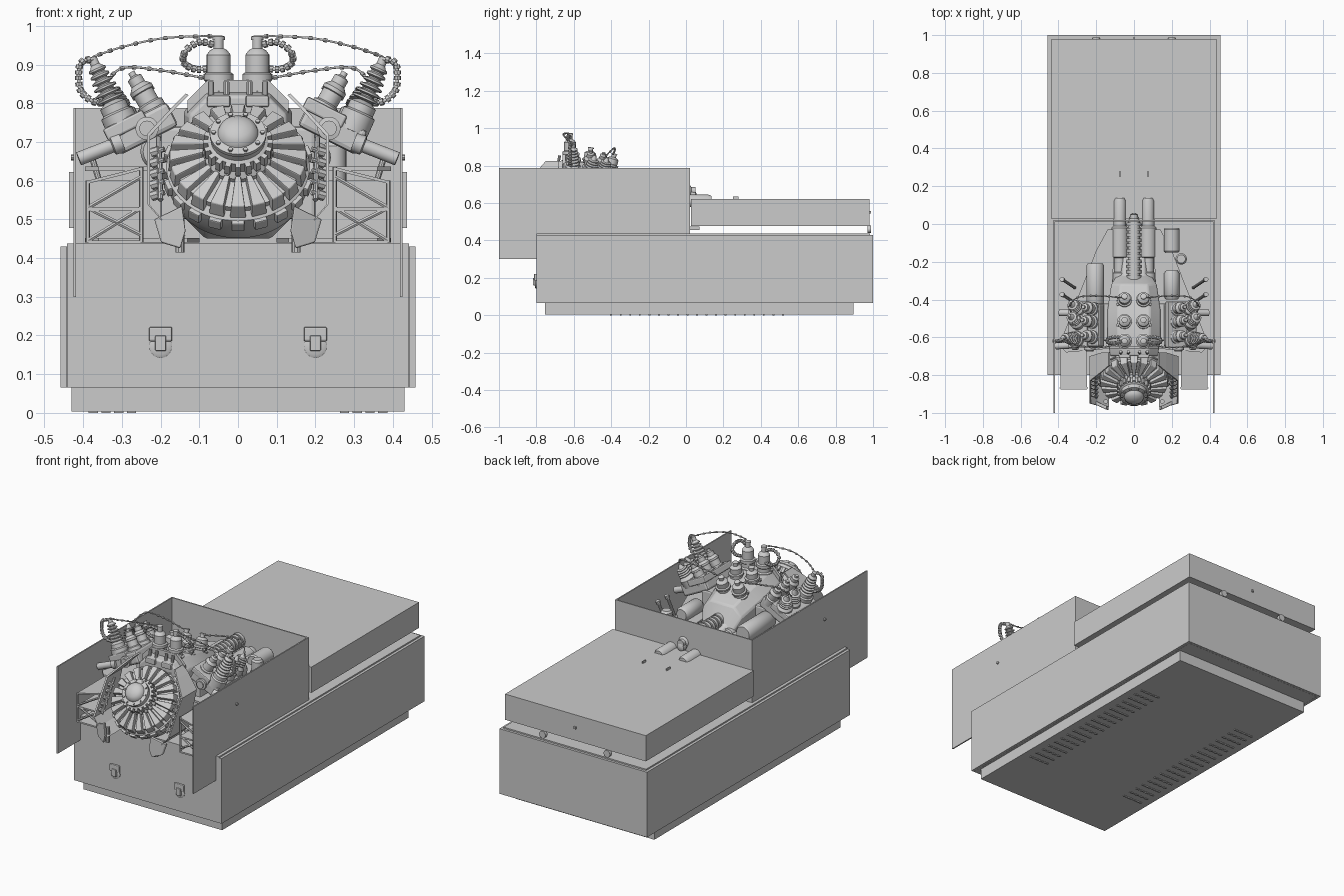
import bpy, bmesh, math
from mathutils import Vector, Matrix

def finish(name, bm, smooth=False, bevel=0):
    bmesh.ops.remove_doubles(bm, verts=bm.verts, dist=1e-5)
    bmesh.ops.recalc_face_normals(bm, faces=bm.faces)
    me = bpy.data.meshes.new(name)
    bm.to_mesh(me)
    bm.free()
    ob = bpy.data.objects.new(name, me)
    bpy.context.collection.objects.link(ob)
    if bevel:
        m = ob.modifiers.new("bevel", 'BEVEL')
        m.width, m.segments = bevel, 2
    if smooth:
        bpy.context.view_layer.objects.active = ob
        ob.select_set(True)
        bpy.ops.object.shade_smooth_by_angle(angle=math.radians(35))
        ob.select_set(False)
    return ob

def frame(p, axis):
    return Matrix.Translation(p) @ Vector(axis).to_track_quat('Z', 'Y').to_matrix().to_4x4()

def box(name, lo, hi, bevel=0, mat=None):
    bm = bmesh.new()
    lo, hi = Vector(lo), Vector(hi)
    bmesh.ops.create_cube(bm, size=1, matrix=Matrix.Translation((lo + hi) / 2) @ Matrix.Diagonal((*(hi - lo), 1)))
    if mat:
        bm.transform(mat)
    return finish(name, bm, False, bevel)

def loft(name, rings, smooth=False, caps=True, bevel=0):
    bm = bmesh.new()
    vs = [[bm.verts.new(c) for c in r] for r in rings]
    n = len(vs[0])
    for a, b in zip(vs, vs[1:]):
        for i in range(n):
            bm.faces.new((a[i], a[(i + 1) % n], b[(i + 1) % n], b[i]))
    if caps:
        bm.faces.new(vs[0])
        bm.faces.new(vs[-1])
    return finish(name, bm, smooth, bevel)

def lathe(name, p, axis, prof, n=24):
    M = frame(p, axis)
    ring = lambda r, h: [M @ Vector((r * math.cos(2 * math.pi * i / n), r * math.sin(2 * math.pi * i / n), h)) for i in range(n)]
    return loft(name, [ring(max(r, 0.0005), h) for r, h in prof], True)

def rod(name, a, b, r, n=16):
    d = Vector(b) - Vector(a)
    return lathe(name, a, d, [(r, 0), (r, d.length)], n)

def plate(name, pts, z0, z1):
    return loft(name, [[(x, y, z0) for x, y in pts], [(x, y, z1) for x, y in pts]])

def wire(name, pts, r=0.0035, bead=0.022):
    P = [Vector(p) for p in pts]
    P = [2 * P[0] - P[1]] + P + [2 * P[-1] - P[-2]]
    S = []
    for i in range(1, len(P) - 2):
        a, b, c, d = P[i - 1:i + 3]
        for k in range(8):
            t = k / 8
            S.append(.5 * (2 * b + (c - a) * t + (2 * a - 5 * b + 4 * c - d) * t * t + (3 * b - a - 3 * c + d) * t ** 3))
    S.append(P[-2])
    cu = bpy.data.curves.new(name, 'CURVE')
    cu.dimensions, cu.bevel_depth, cu.bevel_resolution = '3D', r, 1
    sp = cu.splines.new('POLY')
    sp.points.add(len(S) - 1)
    for q, v in zip(sp.points, S):
        q.co = (*v, 1)
    bpy.context.collection.objects.link(bpy.data.objects.new(name, cu))
    run = 0
    for a, b in zip(S, S[1:]):     # clips along the wire
        run += (b - a).length
        if run > bead:
            run = 0
            lathe(name + "_clip", a, b - a, [(r * 1.9, -.005), (r * 1.9, .005)], 8)

# crate: plinth, body, outer cladding
box("plinth", (-.43, -.755, .004), (.43, .895, .07))
box("crate_body", (-.442, -.8, .065), (.442, .985, .437))
for s in (1, -1):
    box("side_cladding", (s * .443, -.8, .065), (s * .458, 1, .43))
box("rear_cladding", (-.458, .986, .065), (.458, 1, .43))
box("lid", (-.437, .026, .478), (.437, .98, .622))
box("lid_knob", (-.006, .975, .545), (.006, .988, .557))

# upright housing around the engine
for s in (1, -1):
    box("housing_side", (s * .418, -1, .3), (s * .425, .02, .788))
    lathe("side_stud", (s * .42, -.62, .66), (s, 0, 0), [(.008, 0), (.008, .012)], 10)
box("housing_back", (-.425, .014, .437), (.425, .021, .788))

# small hardware: latches, fins, skid grip pads underneath
for s in (1, -1):
    lathe("latch_plate", (s * .2, -.8, .172), (0, -1, 0), [(.03, 0), (.03, .004), (.022, .008)], 24)
    box("latch_body", (s * .2 - .03, -.812, .185), (s * .2 + .03, -.798, .222), .004)
    box("latch_tongue", (s * .2 - .014, -.818, .16), (s * .2 + .014, -.8, .2), .003)
    box("lid_fin", (s * .075 - .003, .25, .62), (s * .075 + .003, .28, .634))
    lathe("rear_stud", (s * .2, .98, .46), (0, 1, 0), [(.02, -.01), (.02, .008)], 12)
    for i in range(19):
        for j in range(4):
            x, y = s * (.275 + j * .033), -.4 + i * .051
            box("grip_pad", (x - .012, y - .005, 0), (x + .012, y + .005, .006))

# engine casing, narrowing to the rear
def section(y, w, z0, z1):
    c = w * .4
    return [(x, y, z) for x, z in ((-w, z0 + c), (-w + c, z0), (w - c, z0), (w, z0 + c),
                                   (w, z1 - c), (w - c, z1), (-w + c, z1), (-w, z1 - c))]
loft("engine_casing", [section(*a) for a in ((-.7, .125, .5, .82), (-.62, .14, .45, .835), (-.45, .14, .45, .80),
     (-.32, .12, .45, .75), (-.27, .09, .46, .66), (.0, .08, .47, .6))], True, bevel=.008)
loft("front_bulkhead", [section(y, .13, .5, .86) for y in (-.66, -.645)])
lathe("drive_shaft", (0, -.32, .665), (0, 1, 0), [(.04, 0)] + [(r, .03 + .028 * i + d) for i in range(11)
      for r, d in ((.04, 0), (.04, .018), (.033, .018), (.033, .028))] + [(.02, .35), (.02, .37)], 20)

# tilted fan at the front
C, N = Vector((0, -.825, .645)), Vector((0, -.75, .66)).normalized()
F = frame(C, N)
lathe("fan_drum", C, N, [(.12, -.13), (.17, -.1), (.185, -.06), (.185, -.015), (.165, 0), (.165, .015), (.08, .03)], 40)
for i in range(20):
    R = F @ Matrix.Rotation(2 * math.pi * i / 20, 4, 'Z')
    lower = [(.09, -.009, .02), (.09, .009, .02), (.18, .021, -.01), (.18, -.021, -.01)]
    upper = [(.09, -.007, .052), (.09, .007, .052), (.176, .018, .032), (.176, -.018, .032)]
    loft("fan_petal", [[R @ Vector(v) for v in q] for q in (lower, upper)], bevel=.003)
    box("rim_block", (.168, -.017, -.045), (.196, .017, -.015), .003, R)
    box("hub_tooth", (.074, -.007, .055), (.09, .007, .085), 0, R)
lathe("hub", C, N, [(.09, .01), (.09, .04), (.078, .055), (.078, .085), (.07, .09), (.07, .105), (.073, .108),
      (.073, .118), (.052, .12), (.048, .132), (.034, .143), (.015, .149), (0, .15)], 36)
for i in range(10):
    a = 2 * math.pi * i / 10
    lathe("hub_bolt", F @ Vector((.063 * math.cos(a), .063 * math.sin(a), .115)), N, [(.006, 0), (.006, .01)], 6)

# faceted cowl beside the fan
for s in (1, -1):
    prof = [(.135, .825, -.68, -.75), (.17, .79, -.68, -.78), (.235, .72, -.7, -.83),
            (.235, .54, -.77, -.95), (.2, .5, -.8, -.96), (.14, .46, -.82, -.97)]
    t = .008
    loft("fan_cowl", [[(s * x, y0, z), (s * x, y1, z), (s * (x - t), y1, z - t / 2), (s * (x - t), y0, z - t / 2)]
                      for x, z, y0, y1 in prof])
    flap = [(.145, .535), (.225, .5), (.205, .44), (.15, .425), (.135, .47)]
    loft("cowl_flap", [[(s * (.14 + (x - .14) * .9), y + (x - .14) * .4, z) for x, z in flap] for y in (-.985, -.965)], bevel=.004)
    rod("flap_pin", (s * .15, -.94, .415), (s * .15, -.94, .5), .012, 10)
    for k in range(5):      # small fittings on the cowl inside
        z = .56 + k * .028
        lathe("cowl_fitting", (s * .222, -.9 + k * .02, z), (-s, -.4, .3), [(.013, 0), (.013, .02), (.007, .022), (.007, .035)], 8)
    rod("cowl_pipe", (s * .2, -.92, .55), (s * .205, -.8, .71), .007, 8)

# top stacks in two rows
for s in (1, -1):
    for y, b, k, lean in ((-.62, .815, 1, 0), (-.52, .80, .62, .12), (-.41, .77, .62, .3)):
        lathe("stack", (s * .05, y, b), (0, lean, 1), [(r, h * k) for r, h in (
            (.042, -.02), (.042, .015), (.033, .02), (.033, .04), (.039, .045), (.039, .06), (.031, .065), (.031, .11),
            (.022, .122), (.013, .127), (.013, .148), (.016, .148), (.016, .157), (.009, .16))], 24)
        rod("stack_clamp", (s * .075, y - .015, b), (s * .088, y - .015, b + .03), .008, 8)
    for dx in (-.02, .02):
        rod("valve_post", (s * .05 + dx, -.695, .76), (s * .05 + dx, -.675, .855), .008, 10)
    box("valve_block", (s * .05 - .03, -.71, .79), (s * .05 + .03, -.66, .82), .005)

# angled cylinder banks with ribbed insulators, pipes and wires
for s in (1, -1):
    ax = Vector((s * .4, .05, .9)).normalized()
    tilt = Matrix.Translation((s * .245, 0, .735)) @ Matrix.Rotation(s * math.radians(27), 4, 'Y')
    box("cylinder_bank", (-.085, -.65, -.035), (.085, -.42, .035), .012, tilt)
    box("bank_flange", (-.095, -.655, .01), (.02, -.41, .045), .006, tilt)
    lathe("bank_port", (s * .235, -.655, .735), (0, -1, 0), [(.03, 0), (.03, .012), (.02, .014), (.02, .02)], 20)
    ribs = [(r, .055 + .0165 * i + d) for i in range(6) for r, d in
            ((.017, 0), (.036 - i * .0025, .004), (.036 - i * .0025, .009), (.017, .0135))]
    lathe("insulator", (s * .305, -.61, .755), ax, [(.044, -.03), (.044, .02), (.036, .025), (.036, .045), (.028, .05)]
          + ribs + [(.012, .158), (.012, .178), (.006, .18)], 24)
    for y, q in ((-.6, 1), (-.52, 1), (-.45, .9)):
        lathe("bank_plug", (s * .215, y, .775), (s * .5, .1, .86), [(r, h * q) for r, h in (
            (.036, -.02), (.036, .025), (.028, .03), (.028, .06), (.032, .062), (.032, .072), (.02, .085), (.02, .105), (.009, .11), (.009, .122))], 20)
    for y, q in ((-.52, .8), (-.45, .7)):
        lathe("rear_insulator", (s * .295, y, .75), ax + Vector((0, .25, 0)), [(r, h * q) for r, h in
              [(.042, -.03), (.042, .03), (.03, .045)] + ribs[:16] + [(.012, .13), (.006, .15)]], 20)
    lathe("exhaust_stub", (s * .3, -.64, .70), (s * .92, -.05, -.36), [(.026, 0), (.026, .025), (.018, .028), (.018, .12)], 18)
    lathe("rear_stub", (s * .3, -.47, .70), (s * .92, 0, -.36), [(.026, 0), (.026, .025), (.018, .028), (.018, .1)], 18)
    box("bank_leg", (s * .13, -.62, .5), (s * .2, -.42, .74), .01)
    wire("long_wire", [(s * .375, -.605, .92), (s * .3, -.64, .945), (s * .2, -.655, .967), (s * .1, -.64, .973), (s * .052, -.62, .972)], .0028, .03)
    wire("loop_wire", [(s * .06, -.62, .95), (s * .1, -.63, .958), (s * .135, -.63, .935), (s * .14, -.61, .905), (s * .11, -.6, .888), (s * .07, -.6, .89)], .005, .014)
    wire("side_wire", [(s * .375, -.61, .915), (s * .405, -.62, .905), (s * .412, -.62, .87), (s * .405, -.62, .83), (s * .375, -.62, .805), (s * .345, -.61, .8)], .005, .014)
    wire("rear_wire", [(s * .35, -.44, .84), (s * .3, -.39, .89), (s * .2, -.38, .885), (s * .06, -.39, .86)], .003, .03)

# support wings with truss fronts
for s in (1, -1):
    wing = [(s * x, y) for x, y in ((.1, -.03), (.14, -.03), (.2, -.14), (.395, -.64), (.36, -.68), (.13, -.66))]
    plate("support_wing", wing, .625, .637)
    plate("support_wing_base", wing, .44, .452)
    for z, dz in ((.6, .035), (.53, .0), (.445, .0)):
        loft("truss_shelf", [[(s * .388, y, z), (s * .25, y, z + dz), (s * .25, y, z + dz - .008), (s * .388, y, z - .008)] for y in (-.875, -.62)])
    for a, b in (((.388, .44), (.388, .6)), ((.25, .44), (.25, .635)), ((.388, .53), (.25, .61)),
                 ((.388, .445), (.25, .53)), ((.388, .53), (.25, .46))):
        rod("truss_bar", (s * a[0], -.868, a[1]), (s * b[0], -.868, b[1]), .006, 6)
    box("truss_web", (s * .25, -.66, .44), (s * .388, -.65, .6))

# rear pipes, tanks and reservoir
for s in (1, -1):
    lathe("rear_pipe", (s * .075, -.31, .612), (0, 1, 0), [(.038, 0), (.038, .05), (.03, .055), (.03, .13), (.045, .135),
          (.045, .29), (.033, .3), (.033, .43), (.026, .447)], 24)
    box("rear_foot", (s * .06, .015, .455), (s * .1, .072, .475))
    for y in (-.38, -.3):
        lathe("small_fitting", (s * .37, y, .637), (s * .3, .2, 1), [(.008, -.2), (.008, .02), (.013, .022), (.013, .04)], 10)
lathe("shaft_knob", (0, .02, .645), (0, 1, 0), [(.02, 0), (.024, .01), (.02, .03), (.008, .035)], 16)
lathe("tank_left", (-.205, -.45, .675), (0, 1, 0), [(.04, 0), (.047, .01), (.047, .23), (.04, .24)], 28)
lathe("tank_right", (.2, -.15, .65), (0, 1, 0), [(.036, 0), (.042, .008), (.042, .122), (.036, .13)], 28)
lathe("filter_cap", (.25, -.185, .60), (0, 0, 1), [(.03, 0), (.03, .09), (.022, .1)], 20)
lathe("canister_right", (.2, -.4, .66), (0, 1, 0), [(.03, 0), (.04, .015), (.04, .14), (.03, .155)], 24)
